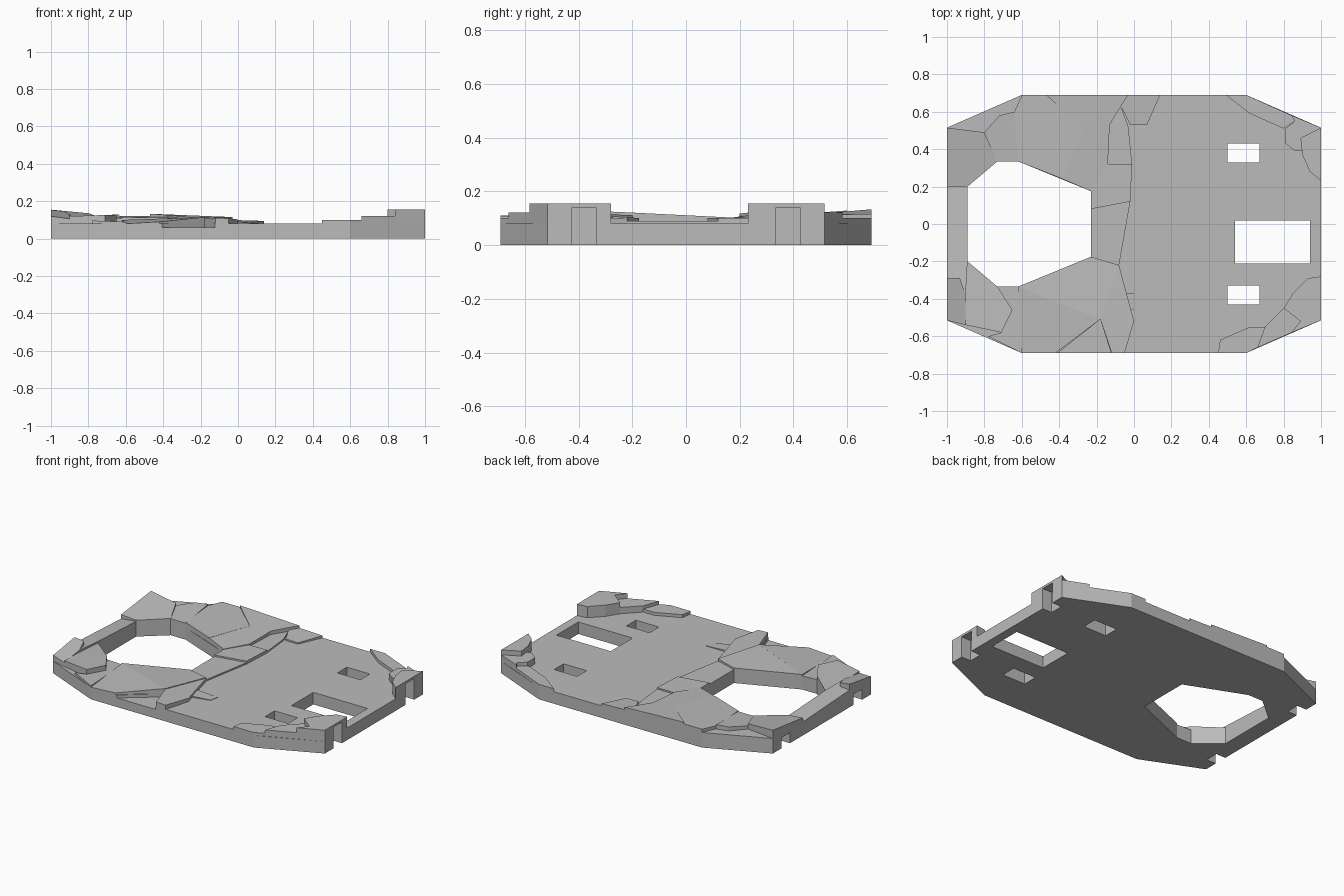
import bpy, bmesh

cube = bpy.data.objects.get("Cube")
if cube:
    bpy.data.objects.remove(cube)

stone = bpy.data.materials.new("stone_grey")
stone.use_nodes = True
grey = (.5, .5, .5, 1)
stone.diffuse_color = grey
stone.node_tree.nodes["Principled BSDF"].inputs["Base Color"].default_value = grey

GROUND = .08
LOW, MIDDLE, HIGH = .1, .122, .155


def slab(name, outline, height, slope_x=0, slope_y=0, bottom=GROUND - .005):
    """Prism with a tilted flat top; height is measured at the first corner."""
    bm = bmesh.new()
    start_x, start_y = outline[0]
    low = [bm.verts.new((x, y, bottom)) for x, y in outline]
    high = [bm.verts.new((x, y, height + slope_x * (x - start_x) + slope_y * (y - start_y)))
            for x, y in outline]
    bm.faces.new(low)
    bm.faces.new(high)
    for i in range(len(low)):
        bm.faces.new((low[i - 1], low[i], high[i], high[i - 1]))
    bmesh.ops.recalc_face_normals(bm, faces=bm.faces)
    mesh = bpy.data.meshes.new(name)
    bm.to_mesh(mesh)
    bm.free()
    mesh.materials.append(stone)
    obj = bpy.data.objects.new(name, mesh)
    bpy.context.collection.objects.link(obj)
    return obj


def cutter(name, outline, top, bottom=-LOW):
    obj = slab(name, outline, top, bottom=bottom)
    obj.hide_render = True
    obj.hide_viewport = True
    return obj


def box_cutter(name, left, right, near, far, top):
    return cutter(name, [(left, near), (right, near), (right, far), (left, far)], top)


def cut(obj, tool):
    mod = obj.modifiers.new(tool.name, 'BOOLEAN')
    mod.operation = 'DIFFERENCE'
    mod.solver = 'EXACT'
    mod.object = tool


def front(point):
    """Mirror a corner from the back half to the front half."""
    return point[0], -point[1]


def symmetric(half):
    return half + [front(p) for p in reversed(half)]


# Corners shared by the plate, the pit and the rocks
end_right, side_right = (-1, .515), (-.6, .69)
end_left, side_left = (1, .515), (.6, .69)
pit_end, pit_bend, pit_edge, pit_tip = (-.89, .2), (-.73, .335), (-.62, .335), (-.23, .175)

# Base plate with clipped corners and its openings
plate = slab("base_plate", symmetric([end_right, side_right, side_left, end_left]),
             GROUND, bottom=0)
cut(plate, cutter("pit_cutter", symmetric([pit_end, pit_bend, pit_edge, pit_tip]), 1))
cut(plate, box_cutter("large_opening_cutter", .54, .94, -.21, .02, 1))
slots = []
for side, y in (("front", -.38), ("back", .38)):
    cut(plate, box_cutter(side + "_opening_cutter", .5, .67, y - .05, y + .05, 1))
    slots.append(box_cutter(side + "_left_slot_cutter", .93, 2, y - .045, y + .045, .14))
    cut(plate, slots[-1])
    cut(plate, box_cutter(side + "_right_slot_cutter", -2, -.93, y - .045, y + .045, .07))

# Broken notch in the front edge
crack_tip, crack_right, crack_left = (-.18, -.51), (-.42, -.69), (-.12, -.69)
cut(plate, cutter("front_notch_cutter",
                  [crack_tip, (-.42, -.7), (-.12, -.7)], 1, bottom=.06))

# Stepped rocks on the front left corner
low_step, mid_inner, mid_outer = (.7, -.55), (.89, -.52), (.84, -.582)
slab("front_left_low_rock",
     [low_step, (.66, -.66), front(side_left), (.45, -.69), (.46, -.62), (.62, -.55)], LOW)
slab("front_left_mid_rock",
     [low_step, (.66, -.66), mid_outer, mid_inner, (.8, -.45)], MIDDLE)
front_high = slab("front_left_high_rock",
                  [mid_inner, mid_outer, front(end_left), (1, -.28), (.93, -.29), (.85, -.37),
                   (.8, -.45)], HIGH)

# Stepped rocks on the back left corner
back_step, back_inner = (.86, .55), (.89, .46)
slab("back_left_low_rock",
     [back_step, front(mid_outer), side_left, (.49, .69), (.62, .59), (.8, .51)], LOW)
back_mid = slab("back_left_mid_rock",
                [back_step, front(mid_outer), end_left, back_inner, (.9, .39), (.86, .39),
                 (.81, .43), (.81, .51)], MIDDLE)
back_high = slab("back_left_high_rock",
                 [back_inner, end_left, (1, .23), (.94, .28), (.9, .37)], HIGH)
for rock in (front_high, back_mid, back_high):
    for slot in slots:
        cut(rock, slot)

# Tilted rocks on the back right corner
peak_inner, ledge, ridge = (-.8, .49), (-.72, .58), (-.64, .6)
slab("back_right_peak", [end_right, (-1, .2), pit_end, pit_bend, peak_inner], HIGH, -.08, .12)
slab("back_right_edge_rock", [end_right, peak_inner, ledge, ridge, side_right], LOW)
slab("back_right_inner_rock", [pit_bend, pit_edge, ridge, ledge, peak_inner], .11, 0, .07)

# Layers between the pit and the back edge
split, fork, edge, shelf = (-.27, .51), (-.13, .53), (-.03, .69), (-.07, .63)
pit_split, step = (-.38, .24), (-.14, .32)
slab("back_rock", [pit_edge, pit_split, split, (-.47, .69), side_right, ridge], .115, 0, .02)
slab("back_inner_rock",
     [split, pit_split, pit_tip, step, fork, shelf, edge, (-.47, .69)], .118, -.04, .04)
rim_right, rim_left, rim_front = (-.23, .08), (-.02, .12), (-.08, -.22)
slab("back_step", [pit_tip, rim_right, rim_left, (-.01, .32), step], LOW)
slab("back_shelf", [step, (-.01, .32), (-.03, .52), shelf, fork], .09)
slab("back_edge_slab", [edge, shelf, (-.02, .53), (.07, .53), (.14, .69)], LOW, -.03, .05)
slab("pit_rim", [rim_right, front(pit_tip), rim_front, rim_left], .09)

# Layers between the pit and the front edge
slab("front_rock", [front(pit_edge), front(pit_tip), rim_front, crack_tip], LOW, .017, -.042)
slab("front_outer_rock",
     [front(pit_edge), crack_tip, crack_right, front(side_right), (-.61, -.5)], LOW, .058, .059)
slab("front_inner_rock", [rim_front, crack_tip, crack_left, (-.05, -.69), (0, -.52)],
     LOW, -.04, -.02)
slab("front_crack_slab", [(-.04, -.37), (.11, -.37), (.1, -.43), (-.02, -.46)], .09, -.05)

# Tilted rocks on the front right corner
cleft, corner, tail = (-.9, -.38), (-.65, -.46), (-.71, -.58)
slab("front_right_inner_rock", [front(pit_end), front(pit_bend), corner, tail, (-.9, -.54), cleft],
     .11, .03, -.03)
slab("front_right_shelf",
     [front(pit_bend), front(pit_edge), (-.61, -.5), front(side_right), (-.78, -.6), tail, corner],
     .095, -.04)
slab("front_right_peak", [front(end_right), (-.9, -.54), cleft, (-.93, -.29), (-1, -.29)],
     .12, -.1, .15)
slab("right_rim", [(-1, .2), (-1, -.29), cleft, front(pit_end), pit_end], .09, .1, -.05)
